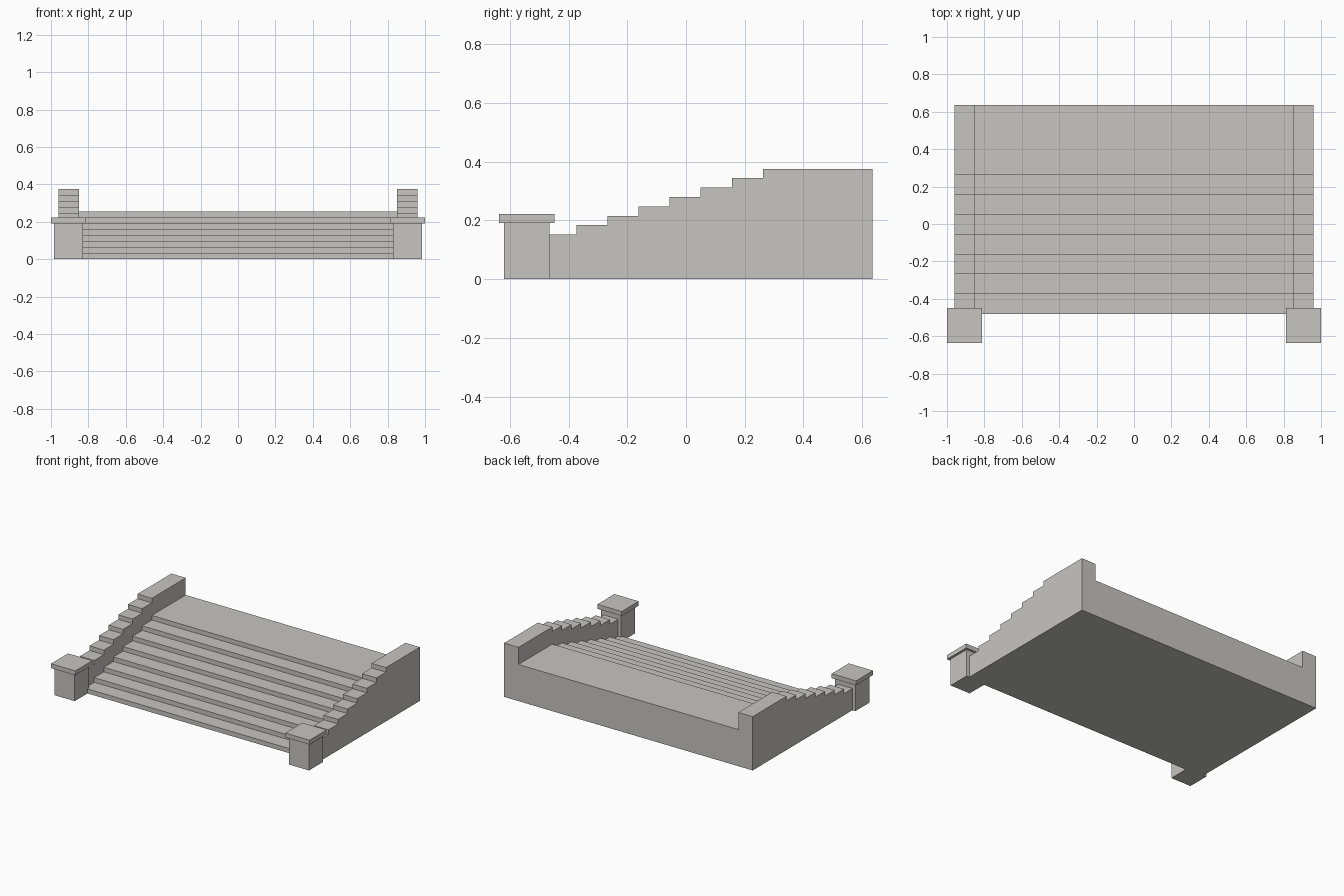
import bpy, bmesh

if "Cube" in bpy.data.objects:
    bpy.data.objects.remove(bpy.data.objects["Cube"])

STEPS, RISE, RUN = 8, 0.032, 0.106
FRONT, BACK = -0.48, 0.636      # first riser and rear wall
INNER, OUTER = 0.85, 0.961      # side wall thickness in x

stone = bpy.data.materials.new("pale grey stone")
stone.diffuse_color = (0.57, 0.56, 0.53, 1)
stone.use_nodes = True
stone.node_tree.nodes["Principled BSDF"].inputs["Base Color"].default_value = stone.diffuse_color


def finish(name, bm):
    bmesh.ops.recalc_face_normals(bm, faces=bm.faces)
    mesh = bpy.data.meshes.new(name)
    bm.to_mesh(mesh)
    bm.free()
    mesh.materials.append(stone)
    obj = bpy.data.objects.new(name, mesh)
    bpy.context.collection.objects.link(obj)
    return obj


def stepped_block(name, x0, x1, lift):
    """Extrude the stair profile from x0 to x1, raised by lift."""
    profile = [(BACK, 0), (FRONT, 0)]
    for i in range(STEPS):
        y = FRONT + i * RUN
        if i or lift == 0:
            profile.append((y, lift + i * RISE if i or lift else 0))
        profile.append((y, lift + (i + 1) * RISE))
    profile.append((BACK, lift + STEPS * RISE))
    if lift == 0:
        profile.pop(1)          # first riser already starts on the ground
    bm = bmesh.new()
    face = bm.faces.new([bm.verts.new((x0, y, z)) for y, z in profile])
    ext = bmesh.ops.extrude_face_region(bm, geom=[face])
    moved = [v for v in ext["geom"] if isinstance(v, bmesh.types.BMVert)]
    bmesh.ops.translate(bm, verts=moved, vec=(x1 - x0, 0, 0))
    return finish(name, bm)


def box(name, cx, cy, half, z0, z1):
    bm = bmesh.new()
    bmesh.ops.create_cube(bm, size=1)
    for v in bm.verts:
        v.co = (cx + 2 * half * v.co.x, cy + 2 * half * v.co.y,
                z0 if v.co.z < 0 else z1)
    return finish(name, bm)


# Flight of steps with top landing
stepped_block("steps", -INNER, INNER, 0)

for side, s in (("left", -1), ("right", 1)):
    # Stepped side wall following the flight
    stepped_block(side + "_side_wall", s * INNER, s * OUTER, 0.12)
    # Square post with overhanging cap
    box(side + "_post", s * 0.906, -0.543, 0.078, 0, 0.191)
    box(side + "_post_cap", s * 0.906, -0.543, 0.094, 0.191, 0.222)
